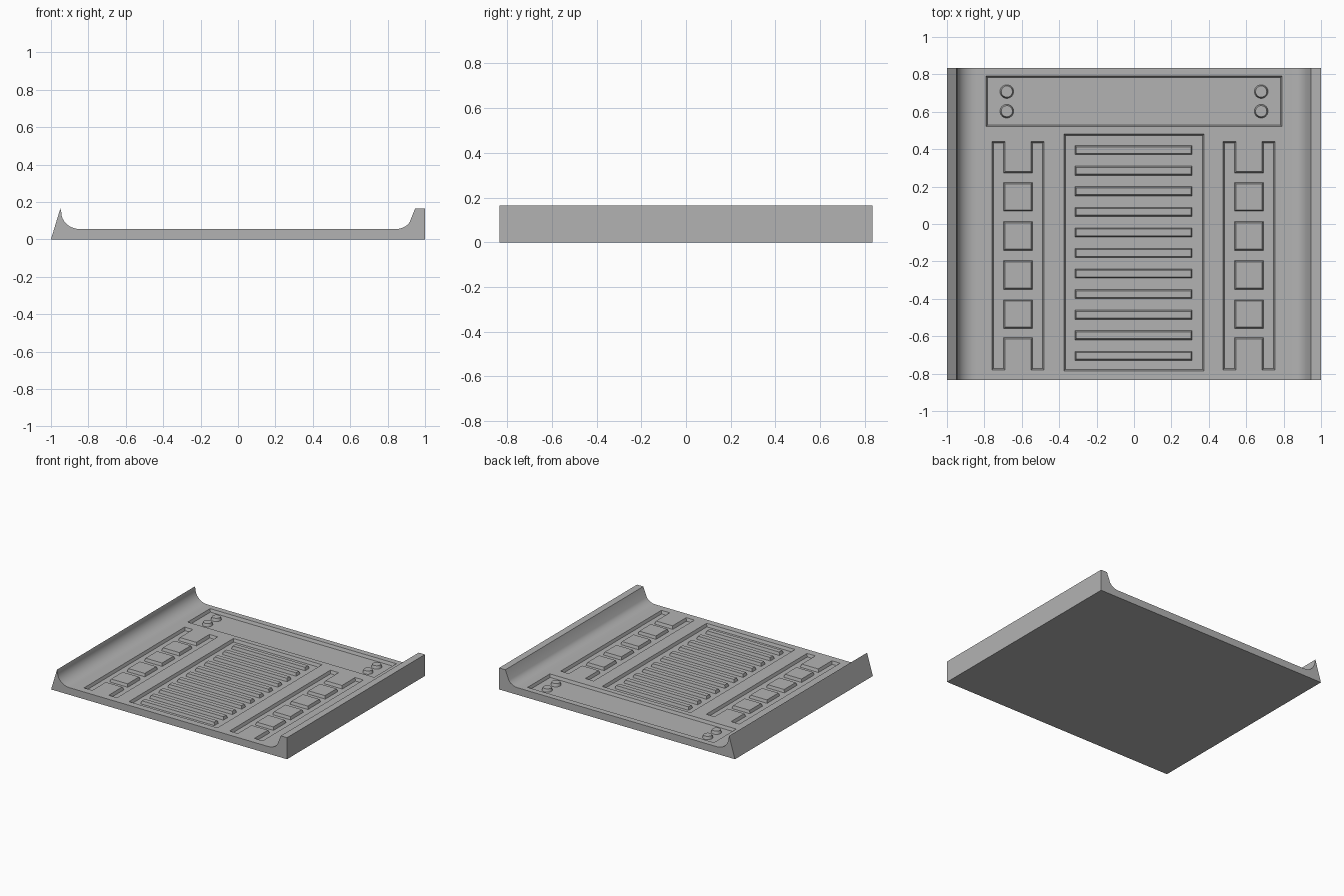
import bpy, bmesh, math
from mathutils import Vector

if "Cube" in bpy.data.objects:
    bpy.data.objects.remove(bpy.data.objects["Cube"])

FLOOR, DEPTH, DRAFT = 0.055, 0.022, 0.008
BED = FLOOR - DEPTH

grey = bpy.data.materials.new("light_grey")
grey.diffuse_color = (0.45, 0.45, 0.45, 1)
grey.use_nodes = True
grey.node_tree.nodes["Principled BSDF"].inputs["Base Color"].default_value = grey.diffuse_color


def offset(outline, d):
    """Move each edge of a counter-clockwise outline inward by d."""
    pts, n = [Vector(p) for p in outline], len(outline)
    out = []
    for i in range(n):
        a = (pts[i] - pts[i - 1]).normalized()
        b = (pts[(i + 1) % n] - pts[i]).normalized()
        na, nb = Vector((-a.y, a.x)), Vector((-b.y, b.x))
        out.append(pts[i] + (na + nb) * d / (1 + na.dot(nb)))
    return out


def loft(name, low, high):
    """Solid between two matching 3D loops."""
    bm = bmesh.new()
    a = [bm.verts.new(p) for p in low]
    b = [bm.verts.new(p) for p in high]
    bm.faces.new(a[::-1])
    bm.faces.new(b)
    n = len(a)
    for i in range(n):
        j = (i + 1) % n
        bm.faces.new((a[i], a[j], b[j], b[i]))
    bmesh.ops.recalc_face_normals(bm, faces=bm.faces)
    me = bpy.data.meshes.new(name)
    bm.to_mesh(me)
    bm.free()
    me.materials.append(grey)
    ob = bpy.data.objects.new(name, me)
    bpy.context.collection.objects.link(ob)
    return ob


def drafted(name, outline, z0, d0, z1, d1):
    return loft(name, [(*p, z0) for p in offset(outline, d0)],
                [(*p, z1) for p in offset(outline, d1)])


def rect(x0, x1, y0, y1):
    return [(x0, y0), (x1, y0), (x1, y1), (x0, y1)]


def raised(name, outline):
    # island standing in a recess, flush with the floor
    return drafted(name, outline, BED - 0.005, -DRAFT * 0.5, FLOOR, DRAFT * 0.5)


# Tray cross-section: rounded left lip, sloped right lip
profile = [(-1, 0), (1, 0), (1, 0.165), (0.947, 0.165), (0.918, 0.092),
           (0.905, 0.076), (0.885, 0.064), (0.865, 0.057), (0.845, FLOOR)]
for i in range(13):
    t = math.radians(270 - 90 * i / 12)
    profile.append((-0.845 + 0.1 * math.cos(t), 0.145 + 0.09 * math.sin(t)))
profile.append((-0.95, 0.165))
tray = loft("tray", [(x, 0.835, z) for x, z in profile],
            [(x, -0.835, z) for x, z in profile])

# Recess outlines
recesses = {"header_recess": rect(-0.79, 0.79, 0.52, 0.79),
            "grille_recess": rect(-0.375, 0.375, -0.785, 0.48)}
for side, cx in (("left", -0.62), ("right", 0.615)):
    recesses[side + "_ladder_recess"] = [
        (cx + x, y) for x, y in (
            (-0.14, -0.78), (-0.07, -0.78), (-0.07, -0.615), (0.07, -0.615),
            (0.07, -0.78), (0.14, -0.78), (0.14, 0.44), (0.07, 0.44),
            (0.07, 0.28), (-0.07, 0.28), (-0.07, 0.44), (-0.14, 0.44))]

# Cut the recesses with drafted walls
for name, outline in recesses.items():
    cutter = drafted(name + "_cutter", outline, BED, DRAFT, FLOOR + DEPTH, -DRAFT)
    cutter.hide_render = True
    cutter.hide_set(True)
    mod = tray.modifiers.new(name, "BOOLEAN")
    mod.operation, mod.solver, mod.object = "DIFFERENCE", "EXACT", cutter

bpy.context.view_layer.objects.active = tray
tray.select_set(True)
for mod in list(tray.modifiers):
    bpy.ops.object.modifier_apply(modifier=mod.name)
for ob in [o for o in bpy.data.objects if o.name.endswith("_cutter")]:
    bpy.data.objects.remove(ob)
bpy.ops.object.shade_smooth_by_angle(angle=math.radians(20))

# Grille slats
for i in range(11):
    y = 0.395 - i * 0.11
    raised(f"grille_slat_{i + 1}", rect(-0.313, 0.308, y - 0.022, y + 0.022))

# Square pads between the ladder rungs
for side, cx in (("left", -0.62), ("right", 0.615)):
    for i in range(4):
        y = 0.145 - i * 0.209
        raised(f"{side}_pad_{i + 1}", rect(cx - 0.074, cx + 0.074, y - 0.074, y + 0.074))

# Header studs
for x in (-0.68, 0.68):
    for y in (0.603, 0.708):
        ring = [(x + 0.034 * math.cos(k * math.tau / 24),
                 y + 0.034 * math.sin(k * math.tau / 24)) for k in range(24)]
        stud = raised("header_stud", ring)
        bpy.ops.object.select_all(action="DESELECT")
        bpy.context.view_layer.objects.active = stud
        stud.select_set(True)
        bpy.ops.object.shade_smooth_by_angle(angle=math.radians(30))
